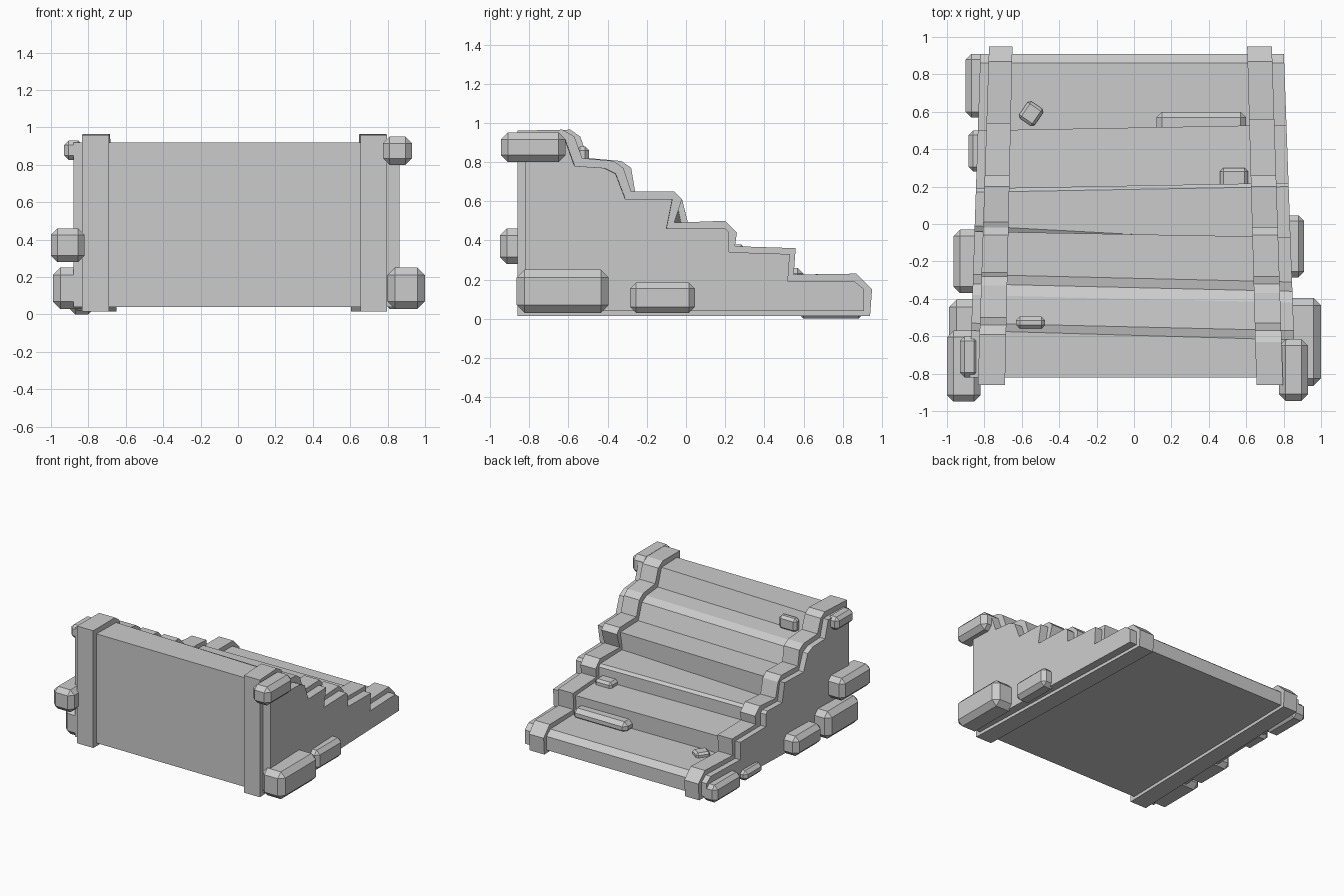
import bpy, bmesh
from mathutils import Matrix, Vector

if "Cube" in bpy.data.objects:
    bpy.data.objects.remove(bpy.data.objects["Cube"])


def finish(name, bm):
    bmesh.ops.recalc_face_normals(bm, faces=bm.faces)
    mesh = bpy.data.meshes.new(name)
    bm.to_mesh(mesh)
    bm.free()
    obj = bpy.data.objects.new(name, mesh)
    bpy.context.collection.objects.link(obj)
    return obj


def loft(name, left, right, x_left, x_right):
    """Skin two matching (y, z) profiles; x_left and x_right give x at each y."""
    bm = bmesh.new()
    a = [bm.verts.new((x_left(y), y, z)) for y, z in left]
    b = [bm.verts.new((x_right(y), y, z)) for y, z in right]
    bm.faces.new(a)
    bm.faces.new(b[::-1])
    n = len(a)
    for i in range(n):
        j = (i + 1) % n
        bm.faces.new((a[i], b[i], b[j], a[j]))
    return finish(name, bm)


def slant(back, front):
    """x varies linearly from the tall back end to the low end."""
    return lambda y: back + (front - back) * (y + 0.87) / 1.82


def block(name, lo, hi, bevel=0.035, turn=0.0):
    """Chamfered stone between two corners, optionally turned about z."""
    lo, hi = Vector(lo), Vector(hi)
    bm = bmesh.new()
    bmesh.ops.create_cube(bm, size=1)
    bmesh.ops.scale(bm, vec=hi - lo, verts=bm.verts)
    bmesh.ops.bevel(bm, geom=bm.edges[:], offset=bevel, segments=1,
                    affect='EDGES', profile=0.5)
    bmesh.ops.rotate(bm, matrix=Matrix.Rotation(turn, 3, 'Z'), verts=bm.verts)
    bmesh.ops.translate(bm, vec=(lo + hi) / 2, verts=bm.verts)
    return finish(name, bm)


# Stepped body with slightly skewed risers
body_right = [(-0.82, 0.04), (-0.82, 0.92), (-0.62, 0.92), (-0.57, 0.78),
              (-0.42, 0.77), (-0.36, 0.74), (-0.31, 0.61), (-0.07, 0.61),
              (-0.10, 0.46), (0.20, 0.46), (0.22, 0.44), (0.22, 0.34),
              (0.53, 0.33), (0.52, 0.19), (0.86, 0.19), (0.91, 0.15),
              (0.91, 0.04)]
shift = [0, 0, .05, .04, .04, .04, .04, .03, .09, -.03, -.03, -.03,
         -.03, -.02, 0, 0, 0]
body_left = [(y + s, z) for (y, z), s in zip(body_right, shift)]
loft("stair_body", body_left, body_right, slant(-0.88, -0.82), slant(0.865, 0.80))

# Raised edge bands that follow the steps
band_right = [(-0.86, 0.015), (-0.86, 0.96), (-0.63, 0.965), (-0.57, 0.93),
              (-0.53, 0.82), (-0.37, 0.805), (-0.32, 0.77), (-0.28, 0.65),
              (-0.06, 0.65), (-0.02, 0.61), (-0.06, 0.49), (0.20, 0.50),
              (0.26, 0.44), (0.25, 0.37), (0.56, 0.36), (0.55, 0.225),
              (0.87, 0.23), (0.95, 0.15), (0.94, 0.015)]
shift = [0, 0, .04, .03, .03, .04, .04, .02, 0, 0, .07, 0, 0, 0, -.02, -.02,
         0, 0, 0]
band_left = [(y + s, z) for (y, z), s in zip(band_right, shift)]
loft("right_edge_band", band_right, band_right, slant(0.655, 0.605), slant(0.797, 0.737))
loft("left_edge_band", band_left, band_left, slant(-0.835, -0.775), slant(-0.69, -0.65))

# Stones set into the right side
block("right_top_stone", (0.775, -0.945, 0.80), (0.93, -0.615, 0.95))
block("right_base_stone", (0.80, -0.865, 0.03), (1.0, -0.395, 0.25), 0.04)
block("right_small_stone", (0.78, -0.285, 0.03), (0.91, 0.045, 0.185), 0.03)

# Stones set into the left side
block("left_top_stone", (-0.93, -0.82, 0.825), (-0.83, -0.60, 0.93), 0.025)
block("left_middle_stone", (-1.0, -0.95, 0.28), (-0.82, -0.57, 0.46))
block("left_base_stone", (-0.99, -0.82, 0.03), (-0.785, -0.405, 0.25), 0.04)
block("left_small_stone", (-0.965, -0.37, 0.03), (-0.78, -0.03, 0.19))
block("left_pebble", (-0.885, 0.28, 0.02), (-0.78, 0.50, 0.10), 0.025)
block("left_front_stone", (-0.90, 0.57, 0.0), (-0.77, 0.91, 0.14), 0.03)

# Loose stones on the treads
block("tread_stone_1", (-0.60, 0.535, 0.16), (-0.50, 0.645, 0.225), 0.015, -0.6)
block("tread_stone_2", (0.12, 0.48, 0.17), (0.60, 0.60, 0.26), 0.03)
block("tread_stone_3", (0.46, 0.19, 0.30), (0.61, 0.30, 0.38), 0.018)
block("tread_stone_4", (0.47, -0.29, 0.43), (0.62, -0.18, 0.495), 0.015, -0.2)
block("tread_stone_5", (-0.63, -0.56, 0.77), (-0.475, -0.495, 0.88), 0.02)
